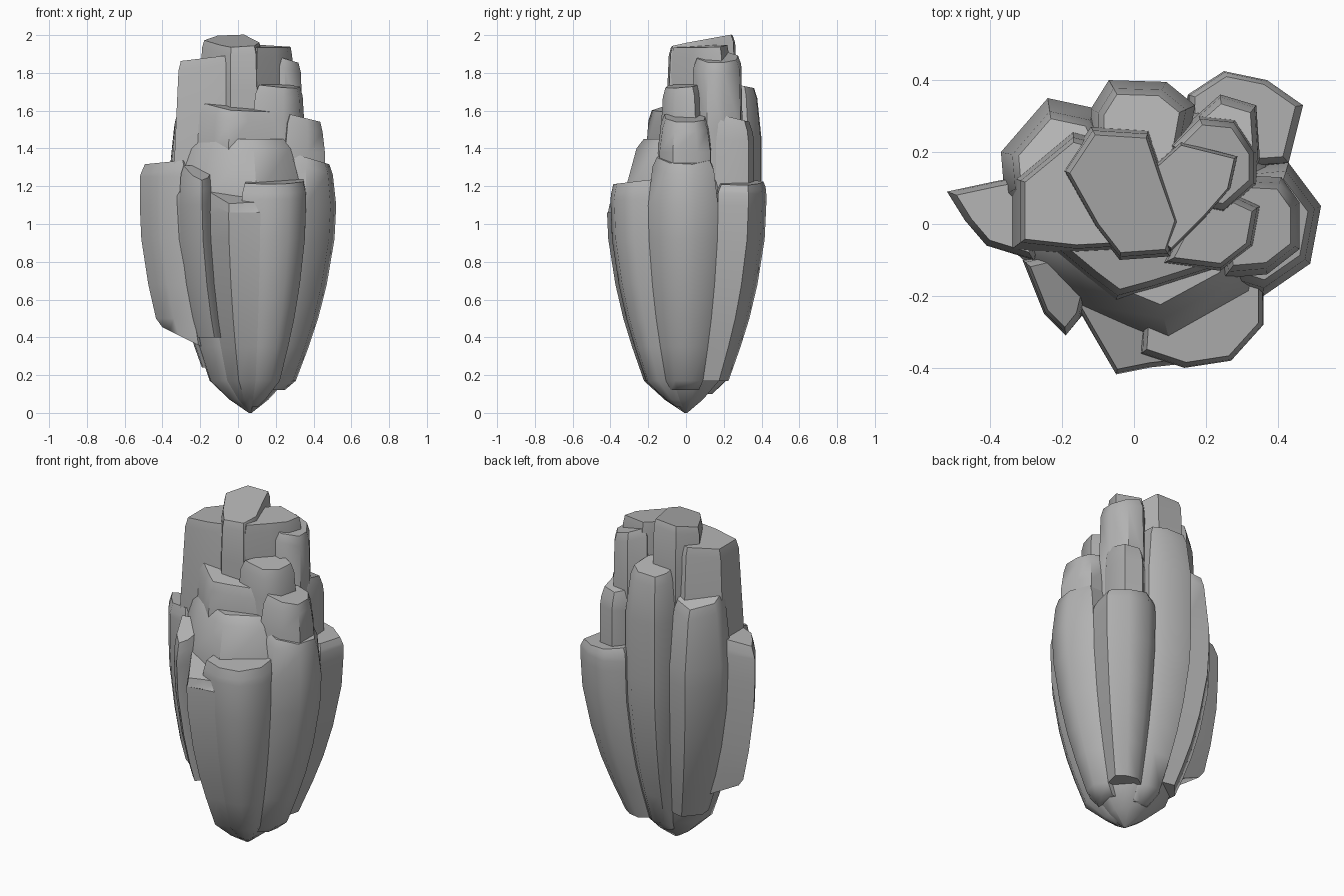
import bpy, bmesh, math
from mathutils import Vector

cube = bpy.data.objects.get("Cube")
if cube:
    bpy.data.objects.remove(cube, do_unlink=True)

# One plain stone colour
stone = bpy.data.materials.new("grey_stone")
stone.use_nodes = True
grey = (0.45, 0.45, 0.45, 1)
stone.diffuse_color = grey
bsdf = stone.node_tree.nodes["Principled BSDF"]
bsdf.inputs["Base Color"].default_value = grey
bsdf.inputs["Roughness"].default_value = 0.8

# The whole rock narrows to a point below: (height, scale about the tip axis)
TIP = Vector((0.065, 0.0))
ENVELOPE = [(0, 0.02), (0.07, 0.27), (0.17, 0.53), (0.35, 0.68), (0.5, 0.79),
            (0.68, 0.89), (0.92, 0.98), (1.1, 1)]


def envelope(z):
    for (z0, s0), (z1, s1) in zip(ENVELOPE, ENVELOPE[1:]):
        if z <= z1:
            return s0 + (s1 - s0) * (z - z0) / (z1 - z0)
    return 1


def column(name, outline, bottom, shoulder, top, taper=0.9, tilt=(0, 0),
           hug=1, keel=0, cap=0.86, rim=0.05):
    """Loft an outline up the rock, then narrow it to a tilted, chamfered top."""
    pts = [Vector(p) for p in outline]
    mid = sum(pts, Vector((0, 0))) / len(pts)
    slope = Vector(tilt)
    heights = [bottom] + [z for z, s in ENVELOPE if bottom + 0.03 < z < shoulder - 0.03]
    rings = []
    for z in heights + [shoulder]:
        s = 1 - (1 - envelope(z)) * hug
        drop = keel if z == bottom else 0
        rings.append([(*(TIP + (p - TIP) * s), z + drop * (p.x - mid.x)) for p in pts])
    for z, s in ((top - rim, taper), (top, taper * cap)):
        ring = []
        for p in pts:
            q = mid + (p - mid) * s
            ring.append((q.x, q.y, z + slope.dot(q - mid)))
        rings.append(ring)

    bm = bmesh.new()
    loops = [[bm.verts.new(co) for co in ring] for ring in rings]
    n = len(pts)
    for low, high in zip(loops, loops[1:]):
        for i in range(n):
            j = (i + 1) % n
            bm.faces.new((low[i], low[j], high[j], high[i]))
    bm.faces.new(loops[0][::-1])
    bm.faces.new(loops[-1])
    bmesh.ops.recalc_face_normals(bm, faces=bm.faces)
    mesh = bpy.data.meshes.new(name)
    bm.to_mesh(mesh)
    bm.free()
    mesh.materials.append(stone)
    obj = bpy.data.objects.new(name, mesh)
    bpy.context.collection.objects.link(obj)
    bpy.ops.object.select_all(action="DESELECT")
    obj.select_set(True)
    bpy.context.view_layer.objects.active = obj
    bpy.ops.object.shade_smooth_by_angle(angle=math.radians(48))


# Central mass that joins everything down to the point
column("core", [(-.33, -.08), (-.17, -.22), (.1, -.33), (.34, -.2), (.42, .1), (.22, .33),
                (-.12, .32), (-.34, .16)],
       bottom=0, shoulder=1.15, top=1.45, taper=0.8)

# Lower ring of lobes
column("front_lobe", [(-.2, -.16), (-.12, -.3), (-.05, -.42), (.05, -.4), (.14, -.39),
                      (.2, -.1), (-.1, 0)],
       bottom=0, shoulder=1.06, top=1.16, taper=0.97, tilt=(0, .35), cap=0.93)
column("front_left_lobe", [(.02, -.36), (.14, -.4), (.27, -.38), (.36, -.28), (.36, -.12),
                           (.2, 0), (.04, -.05)],
       bottom=0.03, shoulder=1.13, top=1.23, taper=0.98, tilt=(0, .12), cap=0.93)
column("left_lobe", [(.36, -.2), (.49, -.11), (.52, .05), (.43, .17), (.22, .15), (.2, -.15)],
       bottom=0.12, shoulder=1.1, top=1.35, taper=0.88, tilt=(-.3, 0))
column("back_left_lobe", [(.15, .36), (.25, .425), (.37, .4), (.47, .33), (.43, .17), (.15, .15)],
       bottom=0.17, shoulder=1.16, top=1.22, taper=0.97, tilt=(-.1, 0), cap=0.9, rim=0.03)
column("back_lobe", [(-.12, .32), (-.07, .4), (.09, .395), (.17, .33), (.12, .05), (-.12, .05)],
       bottom=0.1, shoulder=1.45, top=1.74, taper=0.84, tilt=(0, -.2))
column("back_right_lobe", [(-.1, .32), (-.24, .35), (-.37, .2), (-.36, .08), (-.2, -.05), (0, .1)],
       bottom=0.24, shoulder=1.2, top=1.6, taper=0.8, tilt=(.2, -.4))
column("right_fin", [(-.52, .09), (-.47, .01), (-.41, -.06), (-.28, -.1), (-.18, .02),
                     (-.27, .14), (-.38, .12)],
       bottom=0.39, shoulder=1.25, top=1.33, taper=0.97, tilt=(.1, 0), hug=0.7, keel=-0.4)
column("front_right_ridge", [(-.31, -.1), (-.25, -.25), (-.19, -.31), (-.15, -.26), (-.1, -.05)],
       bottom=0.4, shoulder=1.14, top=1.27, taper=0.93, tilt=(-.1, .4), hug=0.9)

# Middle tier of stepped columns
column("front_step", [(-.25, -.05), (-.13, -.15), (-.05, -.21), (.06, -.18), (.28, -.11),
                      (.3, .1), (-.2, .1)],
       bottom=0.9, shoulder=1.4, top=1.62, taper=0.92, tilt=(-.1, .2))
column("left_step", [(.25, -.15), (.37, -.14), (.46, -.07), (.46, .06), (.41, .13), (.2, .14)],
       bottom=0.9, shoulder=1.38, top=1.56, taper=0.88, tilt=(-.25, 0))
column("back_left_step", [(.15, .28), (.24, .36), (.34, .33), (.35, .18), (.3, .08), (.12, .08)],
       bottom=0.9, shoulder=1.44, top=1.57, taper=0.95, tilt=(0, -.25))
column("front_left_step", [(.08, -.11), (.24, -.13), (.33, -.06), (.35, .05), (.2, .12)],
       bottom=0.9, shoulder=1.55, top=1.73, taper=0.93, tilt=(-.1, .1))

# Upper columns and crown
column("right_shoulder", [(-.34, -.07), (-.34, .13), (-.17, .27), (.02, .22), (.02, -.08),
                          (-.16, -.09)],
       bottom=0.9, shoulder=1.28, top=1.88, taper=0.86, tilt=(.12, 0), cap=0.92)
column("left_shoulder", [(.1, .22), (.18, .3), (.28, .29), (.34, .2), (.34, .11), (.25, .03),
                         (.14, .05)],
       bottom=0.9, shoulder=1.5, top=1.88, taper=0.94, tilt=(-.3, 0))
column("left_crown", [(.03, .14), (.13, .23), (.29, .19), (.27, .1), (.2, .02), (.1, -.08),
                      (0, .0)],
       bottom=0.9, shoulder=1.7, top=1.94, taper=0.98, tilt=(-.05, .05), cap=0.94)
column("crown", [(-.2, .15), (-.12, .27), (.04, .26), (.08, .14), (.13, .0), (.1, -.09),
                 (-.04, -.1), (-.11, -.01)],
       bottom=0.9, shoulder=1.7, top=1.968, taper=0.95, tilt=(.05, .2), cap=0.93, rim=0.04)
